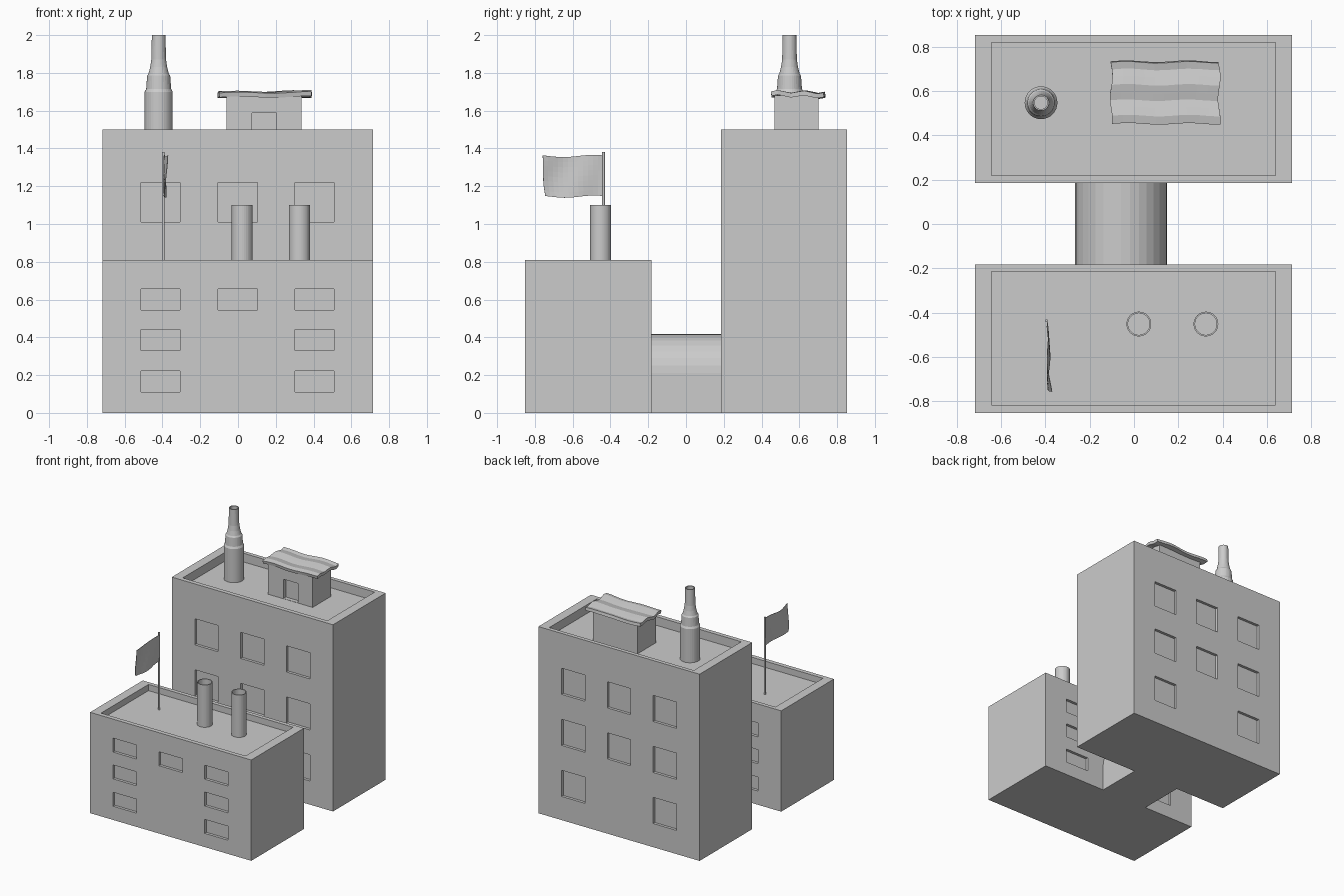
import bpy, bmesh, math
from mathutils import Matrix, Vector

if "Cube" in bpy.data.objects:
    bpy.data.objects.remove(bpy.data.objects["Cube"])

grey = bpy.data.materials.new("concrete_grey")
grey.diffuse_color = (0.6, 0.6, 0.6, 1)
grey.use_nodes = True
grey.node_tree.nodes["Principled BSDF"].inputs["Base Color"].default_value = grey.diffuse_color


def finish(name, bm):
    bmesh.ops.recalc_face_normals(bm, faces=bm.faces)
    mesh = bpy.data.meshes.new(name)
    bm.to_mesh(mesh)
    bm.free()
    mesh.materials.append(grey)
    obj = bpy.data.objects.new(name, mesh)
    bpy.context.collection.objects.link(obj)
    return obj


def add_box(bm, x0, x1, y0, y1, z0, z1):
    m = Matrix.Translation(((x0 + x1) / 2, (y0 + y1) / 2, (z0 + z1) / 2))
    m = m @ Matrix.Diagonal((x1 - x0, y1 - y0, z1 - z0, 1))
    bmesh.ops.create_cube(bm, size=1, matrix=m)


def carved_block(name, block, holes):
    """Box with box-shaped recesses cut out of it."""
    bm = bmesh.new()
    add_box(bm, *block)
    obj = finish(name, bm)
    bm = bmesh.new()
    for h in holes:
        add_box(bm, *h)
    cutter = finish(name + "_cutter", bm)
    cutter.hide_render = True
    mod = obj.modifiers.new("recesses", 'BOOLEAN')
    mod.operation = 'DIFFERENCE'
    mod.solver = 'EXACT'
    mod.object = cutter
    bpy.context.view_layer.objects.active = obj
    bpy.ops.object.modifier_apply(modifier=mod.name)
    bpy.data.objects.remove(cutter)
    return obj


def building(name, y0, y1, height, roof, rows, win_h):
    """Block with a parapet roof and recessed windows front and back.
    rows: (sill height, window centres)."""
    holes = [(-0.645, 0.64, y0 + 0.035, y1 - 0.032, roof, height + 0.1)]
    d = 0.022
    for sill, centres in rows:
        for x in centres:
            for y in (y0, y1):
                holes.append((x - 0.104, x + 0.104, y - d, y + d, sill, sill + win_h))
    return carved_block(name, (-0.718, 0.715, y0, y1, 0, height), holes)


def lathe(name, x, y, profile, segments=32):
    """Revolve (radius, height) points; the profile is a closed loop."""
    bm = bmesh.new()
    rings = []
    for r, z in profile:
        rings.append([bm.verts.new((x + r * math.cos(2 * math.pi * i / segments),
                                    y + r * math.sin(2 * math.pi * i / segments), z))
                      for i in range(segments)])
    for a, b in zip(rings, rings[1:] + rings[:1]):
        for i in range(segments):
            j = (i + 1) % segments
            bm.faces.new((a[i], a[j], b[j], b[i]))
    return finish(name, bm)


def sheet(name, nu, nv, point, thickness):
    """Wavy cloth-like panel from a point function over u, v in 0..1."""
    bm = bmesh.new()
    g = [[bm.verts.new(point(i / nu, j / nv)) for j in range(nv + 1)] for i in range(nu + 1)]
    for i in range(nu):
        for j in range(nv):
            bm.faces.new((g[i][j], g[i + 1][j], g[i + 1][j + 1], g[i][j + 1]))
    obj = finish(name, bm)
    mod = obj.modifiers.new("thickness", 'SOLIDIFY')
    mod.thickness = thickness
    mod.offset = 0
    return obj


# Two buildings; the middle column skips the lower windows
three, two = (-0.41, -0.002, 0.405), (-0.41, 0.405)
building("tall_building", 0.185, 0.853, 1.5, 1.43,
         [(1.01, three), (0.60, three), (0.19, two)], 0.21)
building("low_building", -0.853, -0.183, 0.81, 0.76,
         [(0.545, three), (0.33, two), (0.11, two)], 0.112)

# Arched passage joining the buildings
bm = bmesh.new()
cx, r, n = -0.058, 0.208, 16
outline = [(cx + r, 0)]
outline += [(cx + r * math.cos(math.pi * i / n), 0.21 + r * math.sin(math.pi * i / n))
            for i in range(n + 1)]
outline += [(cx - r, 0)]
face = bm.faces.new([bm.verts.new((x, -0.183, z)) for x, z in outline])
ext = bmesh.ops.extrude_face_region(bm, geom=[face])
bmesh.ops.translate(bm, vec=Vector((0, 0.368, 0)),
                    verts=[v for v in ext["geom"] if isinstance(v, bmesh.types.BMVert)])
if not face.is_valid or len(bm.faces) == len(outline) + 1:
    bm.faces.new([v for v in bm.verts if v.co.y < 0][:len(outline)])
finish("arched_passage", bm)

# Open pipes on the low roof
for i, x in enumerate((0.022, 0.325)):
    lathe(f"roof_pipe_{i + 1}", x, -0.452,
          [(0.056, 0.755), (0.056, 1.1), (0.049, 1.1), (0.049, 0.765)])

# Tapered chimney on the tall roof
lathe("tapered_chimney", -0.42, 0.548,
      [(0.074, 1.425), (0.074, 1.70), (0.066, 1.715), (0.061, 1.785), (0.054, 1.795),
       (0.045, 1.83), (0.039, 1.87), (0.036, 2.0), (0.029, 2.0), (0.029, 1.7),
       (0.05, 1.6), (0.05, 1.435)])

# Roof hut with a recessed doorway
carved_block("roof_hut", (-0.06, 0.336, 0.468, 0.702, 1.425, 1.68),
             [(0.075, 0.205, 0.44, 0.50, 1.432, 1.587)])


# Uneven slab and rumpled cover over the hut
def cover_point(u, v):
    x = -0.103 + 0.488 * u + 0.006 * math.sin(9 * v + 1)
    y = 0.455 + 0.278 * v + 0.004 * math.sin(11 * u)
    z = 1.682 + 0.004 * u + 0.007 * math.sin(4 * math.pi * v) + 0.004 * math.sin(8 * u + 2 * v)
    return x, y, z


sheet("hut_roof", 10, 8, cover_point, 0.024)

# Flag on its pole
lathe("flag_pole", -0.395, -0.437, [(0.007, 0.755), (0.007, 1.38), (0.0005, 1.381), (0.0005, 0.755)], 12)


def flag_point(u, v):
    x = -0.392 + 0.012 * u + 0.01 * math.sin(2 * math.pi * u + 2.5 * (v - 0.5)) * u ** 0.5
    y = -0.44 - (0.305 + 0.018 * v + 0.004 * math.sin(5 * v)) * u
    z = 1.145 + 0.215 * v + 0.006 * math.sin(2 * math.pi * u + 0.6)
    return x, y, z


sheet("flag", 12, 8, flag_point, 0.003)
